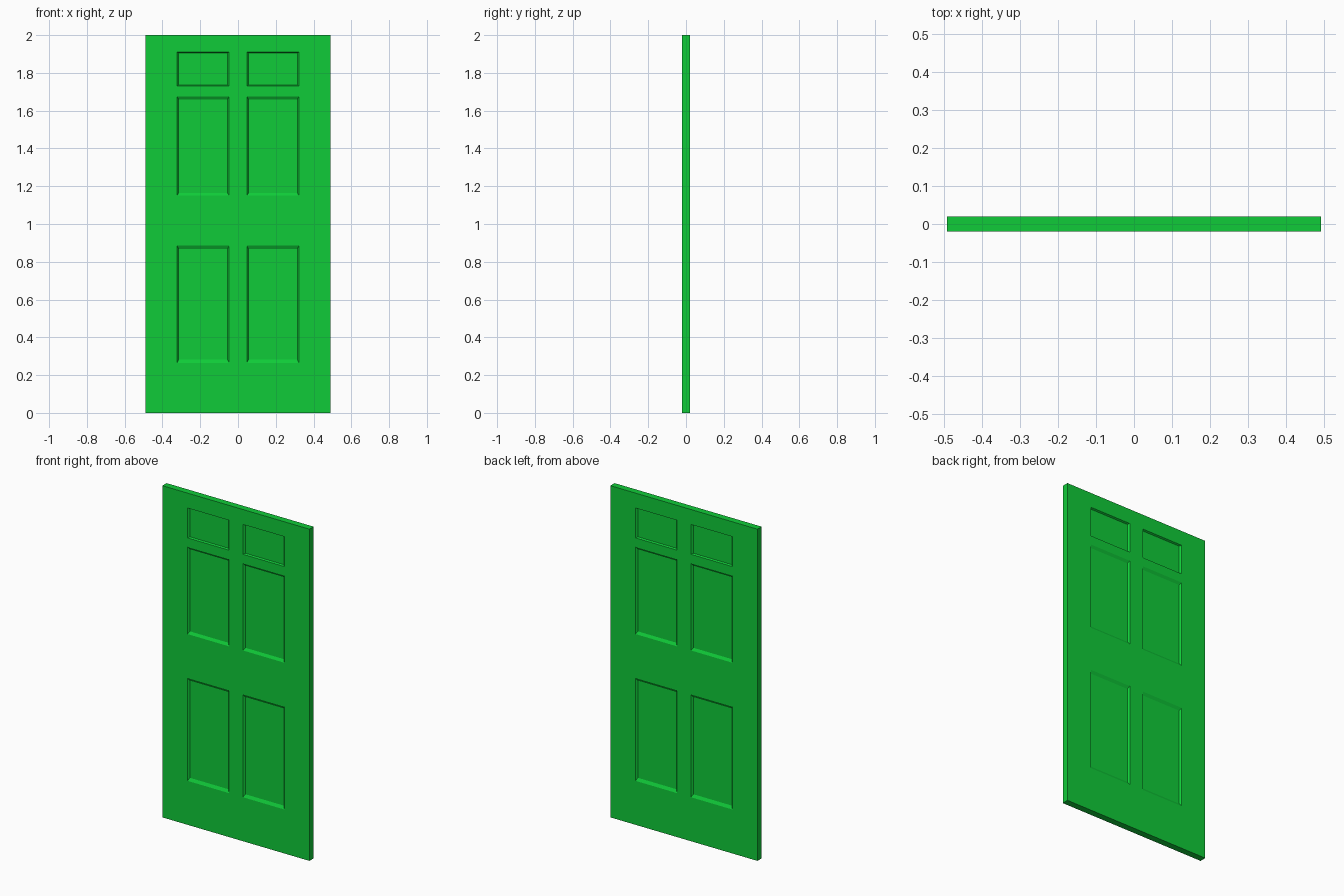
import bpy, bmesh

if "Cube" in bpy.data.objects:
    bpy.data.objects.remove(bpy.data.objects["Cube"])

W, T = 0.491, 0.02            # half width, half thickness
DEPTH = 0.01                  # panel recess depth
XS = [-W, -0.323, -0.047, 0.047, 0.323, W]
ZS = [0, 0.265, 0.885, 1.15, 1.675, 1.73, 1.91, 2.0]
PANEL_COLS = (1, 3)
PANEL_ROWS = {1: 0.017, 3: 0.015, 5: 0.005}   # row -> vertical slope width
SLOPE_X = 0.009

bm = bmesh.new()


def quad(*pts):
    bm.faces.new([bm.verts.new(p) for p in pts])


# front and back faces with sunken, sloped-edge panels
for side in (-1, 1):
    y, yi = side * T, side * (T - DEPTH)
    for i in range(len(XS) - 1):
        for j in range(len(ZS) - 1):
            x0, x1, z0, z1 = XS[i], XS[i + 1], ZS[j], ZS[j + 1]
            outer = [(x0, y, z0), (x1, y, z0), (x1, y, z1), (x0, y, z1)]
            if i in PANEL_COLS and j in PANEL_ROWS:
                a, b = SLOPE_X, PANEL_ROWS[j]
                inner = [(x0 + a, yi, z0 + b), (x1 - a, yi, z0 + b),
                         (x1 - a, yi, z1 - b), (x0 + a, yi, z1 - b)]
                quad(*inner)
                for k in range(4):
                    n = (k + 1) % 4
                    quad(outer[k], outer[n], inner[n], inner[k])
            else:
                quad(*outer)

# rim around the door edge
for x in (-W, W):
    for z0, z1 in zip(ZS, ZS[1:]):
        quad((x, -T, z0), (x, T, z0), (x, T, z1), (x, -T, z1))
for z in (ZS[0], ZS[-1]):
    for x0, x1 in zip(XS, XS[1:]):
        quad((x0, -T, z), (x1, -T, z), (x1, T, z), (x0, T, z))

bmesh.ops.remove_doubles(bm, verts=bm.verts, dist=1e-5)
bmesh.ops.recalc_face_normals(bm, faces=bm.faces)

mesh = bpy.data.meshes.new("door_panel")
bm.to_mesh(mesh)
bm.free()
door = bpy.data.objects.new("door_panel", mesh)
bpy.context.collection.objects.link(door)

mat = bpy.data.materials.new("green_paint")
mat.diffuse_color = (0.005, 0.6, 0.04, 1)
mat.use_nodes = True
mat.node_tree.nodes["Principled BSDF"].inputs["Base Color"].default_value = mat.diffuse_color
mesh.materials.append(mat)
